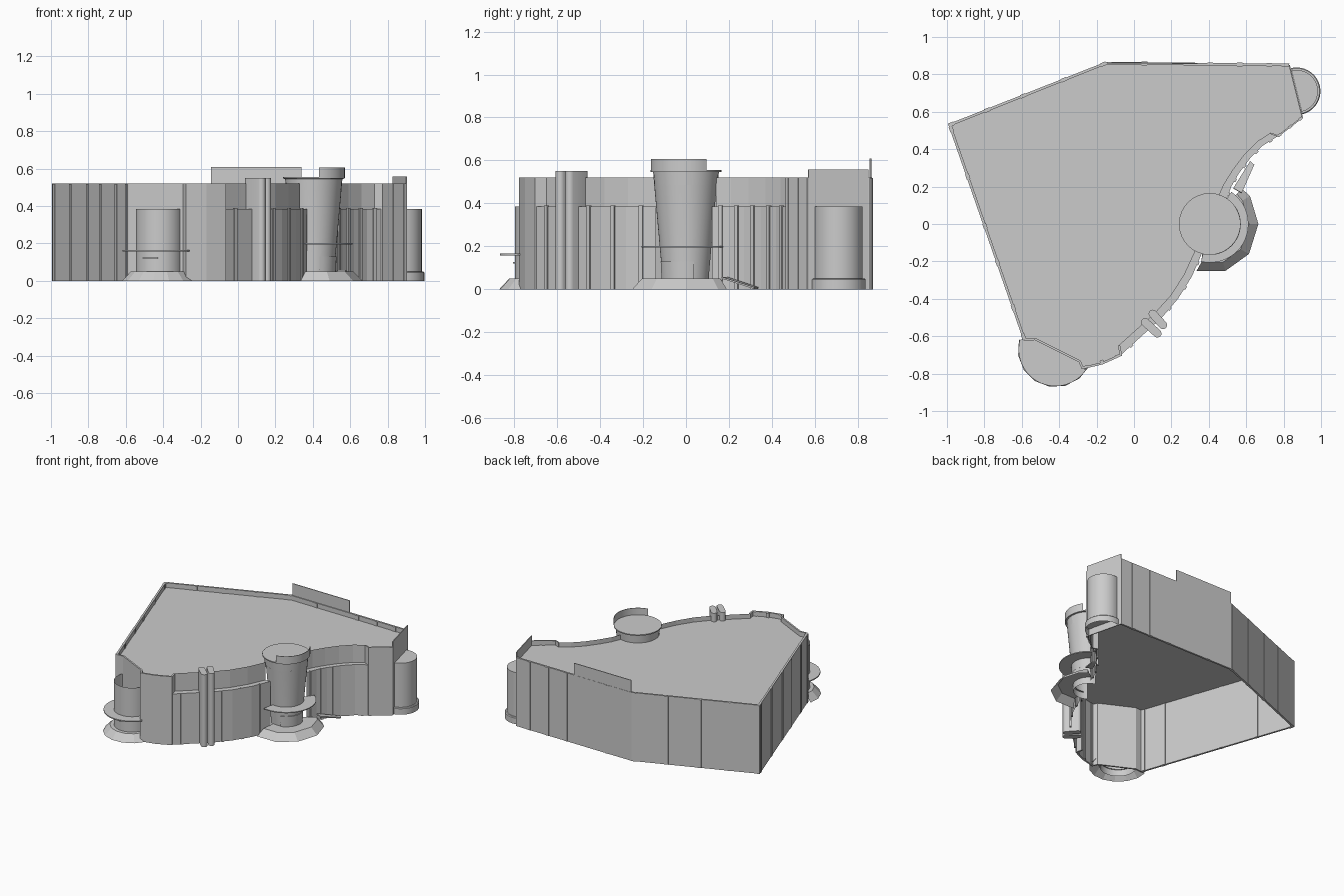
import bpy
from math import sin, cos, radians, atan2
from mathutils import Vector

if "Cube" in bpy.data.objects:
    bpy.data.objects.remove(bpy.data.objects["Cube"])

ROOF, TOP, LOW = 0.485, 0.52, 0.385


def make(name, verts, faces, smooth=False):
    me = bpy.data.meshes.new(name)
    me.from_pydata(verts, [], faces)
    ob = bpy.data.objects.new(name, me)
    bpy.context.collection.objects.link(ob)
    if smooth:
        bpy.ops.object.select_all(action='DESELECT')
        bpy.context.view_layer.objects.active = ob
        ob.select_set(True)
        bpy.ops.object.shade_smooth_by_angle(angle=radians(30))
    return ob


def loft(name, rows, smooth=False):
    """Skin between equally long rows of 3D points."""
    n = len(rows[0])
    faces = [(r * n + i, r * n + i + 1, (r + 1) * n + i + 1, (r + 1) * n + i)
             for r in range(len(rows) - 1) for i in range(n - 1)]
    return make(name, [p for row in rows for p in row], faces, smooth)


def at(pts, z):
    return [(x, y, z) for x, y in pts]


def wall(name, pts, z0, z1, thick=0.0):
    ob = loft(name, [at(pts, z0), at(pts, z1)])
    if thick:
        m = ob.modifiers.new("thickness", 'SOLIDIFY')
        m.thickness, m.offset, m.use_even_offset = thick, 0, True
    return ob


def prism(name, pts, z0, z1, smooth=False):
    n = len(pts)
    faces = [tuple(range(n))[::-1], tuple(range(n, 2 * n))]
    faces += [(i, (i + 1) % n, n + (i + 1) % n, n + i) for i in range(n)]
    return make(name, at(pts, z0) + at(pts, z1), faces, smooth)


def arc(c, r, a0, a1, n):
    return [(c[0] + r * cos(radians(a0 + (a1 - a0) * i / n)),
             c[1] + r * sin(radians(a0 + (a1 - a0) * i / n))) for i in range(n + 1)]


def lathe(name, c, profile, a0=0, a1=360, n=32, smooth=True):
    return loft(name, [at(arc(c, r, a0, a1, n), z) for r, z in profile], smooth)


def pilasters(name, a, b, spots, height, width=0.03, depth=0.02):
    """Thin vertical strips along the line a-b."""
    a, b = Vector(a), Vector(b)
    t = (b - a).normalized() * width / 2
    n = Vector((-t.y, t.x)).normalized() * depth / 2
    for s in spots:
        p = a.lerp(b, s)
        prism(name, [tuple(p + q) for q in (-t - n, t - n, t + n, n - t)], 0, height)


# Outlines
corner_w, corner_n, corner_e = (-0.985, 0.53), (-0.15, 0.86), (0.83, 0.85)
corner_s = (-0.585, -0.62)
east_low = (0.90, 0.57)
tower = (0.405, 0.0)
inner_e = [(0.73, 0.485), (0.66, 0.44), (0.59, 0.37), (0.53, 0.29), (0.48, 0.21), (0.45, 0.14)]
outer_e = [(0.77, 0.47), (0.69, 0.42), (0.62, 0.35), (0.56, 0.27), (0.52, 0.20), (0.49, 0.12)]
inner_s = [(0.33, -0.14), (0.27, -0.27), (0.20, -0.38), (0.11, -0.48), (0.02, -0.56), (-0.08, -0.65)]
outer_s = [(0.37, -0.14), (0.31, -0.28), (0.235, -0.40), (0.145, -0.505), (0.04, -0.60), (-0.07, -0.70)]
bay = [(-0.07, -0.70), (-0.17, -0.745), (-0.275, -0.77), (-0.29, -0.735), (-0.53, -0.615), corner_s]

# Roof slab (a single sheet; the building is open below)
outline = ([corner_w, corner_n, corner_e, east_low, (0.77, 0.47)] + inner_e + inner_s + bay)
make("roof", at(outline, ROOF), [tuple(range(len(outline)))[::-1]])

# Straight outer walls and signless raised panels
wall("rear_walls", [corner_s, corner_w, corner_n, corner_e], 0, TOP, 0.014)
wall("east_end_wall", [corner_e, east_low], 0, 0.558, 0.006)
wall("east_return_wall", [east_low, (0.77, 0.47), (0.73, 0.485)], 0, TOP, 0.008)
wall("bay_wall", [inner_s[-1]] + bay, 0, TOP, 0.012)
wall("rear_raised_panel", [(-0.145, 0.862), (0.34, 0.858)], ROOF, 0.61, 0.006)

# Curved facades: lower wall, ledge, set-back upper wall
for nm, o, i in (("east_facade", outer_e, inner_e), ("south_facade", outer_s, inner_s)):
    loft(nm, [at(o, 0), at(o, LOW), at(i, LOW), at(i, TOP)])
    for p, q in zip(o, o[1:]):
        pilasters(nm + "_pilaster", p, q, [0.5], LOW + 0.004, 0.02, 0.014)

# Pilasters on the straight walls
pilasters("west_pilaster", corner_w, corner_s, [0.02, 0.24, 0.47, 0.64, 0.85, 0.985], TOP - 0.002)
pilasters("northwest_pilaster", corner_w, corner_n, [0.01, 0.24, 0.47, 0.73, 0.985], TOP - 0.002)
pilasters("north_pilaster", corner_n, corner_e, [0.21, 0.57, 0.73, 0.89], TOP - 0.002)
pilasters("bay_pilaster", (-0.07, -0.70), (-0.275, -0.77), [0.1, 0.5, 0.9], TOP - 0.002, 0.02, 0.014)
pilasters("east_return_pilaster", (0.77, 0.47), east_low, [0.05, 0.5, 0.93], TOP - 0.002, 0.02, 0.014)

# Twin rounded piers on the south facade
for a, b in (((0.06, -0.525), (0.125, -0.585)), ((0.10, -0.48), (0.155, -0.54))):
    d = atan2(b[1] - a[1], b[0] - a[0]) * 57.2958
    prism("rounded_pier", arc(b, 0.022, d - 90, d + 90, 8) + arc(a, 0.022, d + 90, d + 270, 8), 0, 0.55, True)

# Entrance tower: tapered shaft, head, partial crown, canopy
lathe("tower_shaft", tower, [(0.108, 0), (0.11, 0.06), (0.148, ROOF)], -125, 75, 24)
lathe("tower_head", tower, [(0.148, ROOF), (0.153, 0.545), (0.165, 0.547), (0.165, 0.555)])
prism("tower_cap", arc(tower, 0.165, 0, 360, 32)[:-1], 0.549, 0.555)
lathe("tower_crown", tower, [(0.166, 0.55), (0.166, 0.607), (0.162, 0.607), (0.162, 0.55)], -80, 35, 16)
lathe("tower_canopy", tower, [(0.11, 0.195), (0.207, 0.195), (0.207, 0.202), (0.11, 0.202)], -103, 56, 20)

# Tower doorway surround
lathe("tower_doorway", tower, [(0.118, 0.05), (0.122, 0.13), (0.10, 0.13)], -75, 18, 10)

# Tower plinth with sloping sides, and ramp
foot = [(0.335, -0.25), (0.49, -0.25), (0.615, -0.16), (0.665, 0.0), (0.62, 0.15), (0.575, 0.19)]
rim = [(0.36, -0.205), (0.475, -0.205), (0.57, -0.135), (0.615, 0.0), (0.58, 0.125), (0.55, 0.16)]
core = arc(tower, 0.10, -110, 60, 5)
loft("tower_plinth", [at(foot, 0), at(rim, 0.05), at(core, 0.05)])
loft("ramp", [[(0.53, 0.19, 0.05), (0.62, 0.335, 0.002)], [(0.575, 0.165, 0.05), (0.642, 0.315, 0.002)]]
     ).modifiers.new("thickness", 'SOLIDIFY').thickness = 0.008

# South-west bay turret: open drum, canopy disc, flared plinth
c = (-0.42, -0.67)
lathe("bay_drum", c, [(0.126, 0.0), (0.126, LOW)], 152, 334, 20)
prism("bay_canopy", arc(c, 0.197, 165, 325, 24) + [(-0.29, -0.735), (-0.53, -0.615)], 0.158, 0.166)
lathe("bay_plinth", c, [(0.202, 0), (0.155, 0.05), (0.12, 0.05)], 165, 333, 7, False)
prism("bay_door_head", arc(c, 0.135, 228, 266, 6) + arc(c, 0.12, 266, 228, 6), 0.12, 0.126)

# East end turret
c = (0.87, 0.71)
prism("east_drum", arc(c, 0.113, -76, 104, 20), 0.05, LOW, True)
lathe("east_plinth", c, [(0.127, 0), (0.127, 0.045), (0.122, 0.05), (0.10, 0.05)], -80, 108, 20)
